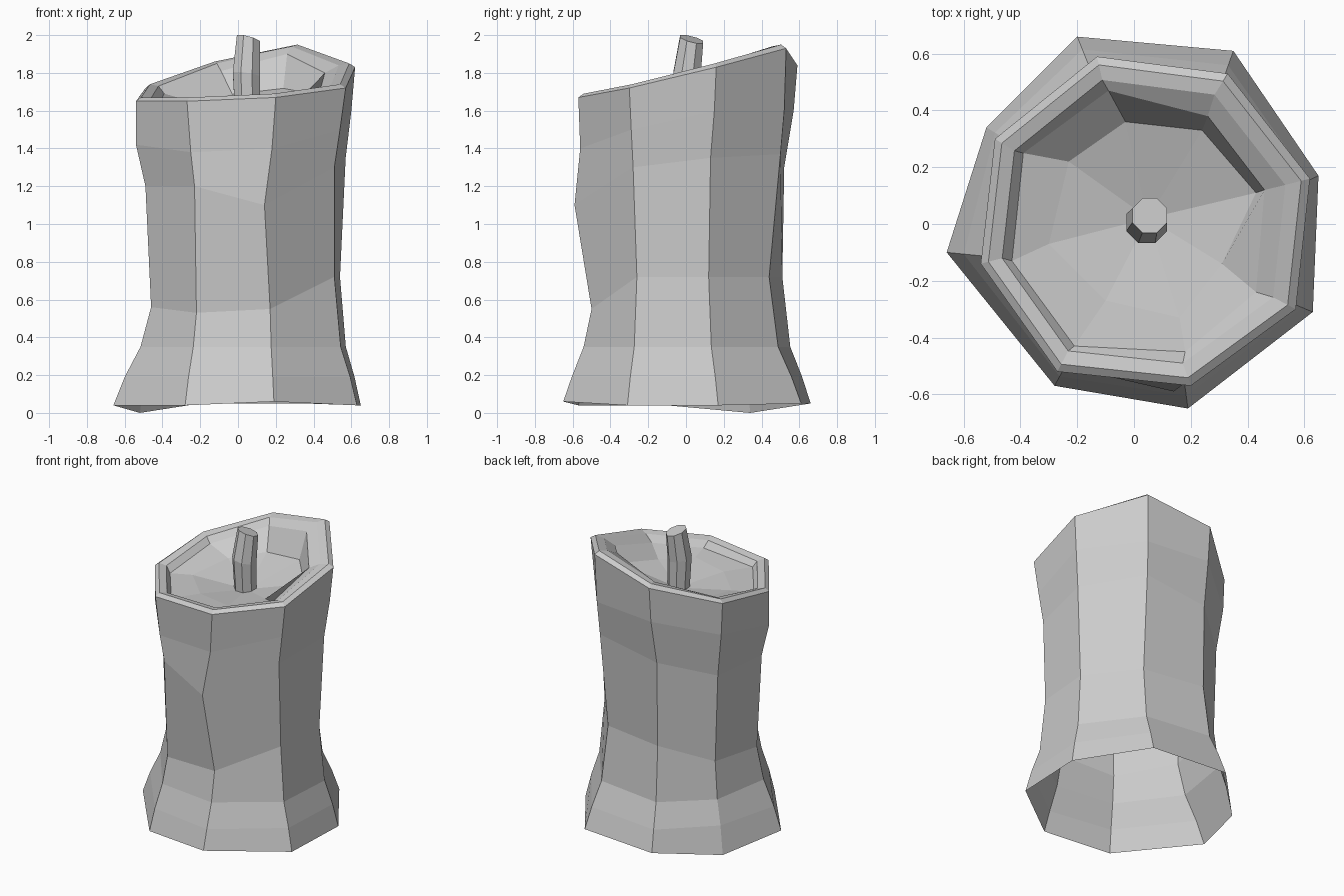
import bpy
import bmesh
from math import cos, sin, tau
from mathutils import Vector

if "Cube" in bpy.data.objects:
    bpy.data.objects.remove(bpy.data.objects["Cube"], do_unlink=True)

grey = bpy.data.materials.new("wax grey")
grey.use_nodes = True
colour = (0.6, 0.6, 0.6, 1)
grey.diffuse_color = colour
grey.node_tree.nodes["Principled BSDF"].inputs["Base Color"].default_value = colour


def loft(name, rings, cap_start=False, cap_end=False, tip=None):
    """Join equal rings of points with flat faces; optionally fan the last ring to a tip."""
    bm = bmesh.new()
    loops = [[bm.verts.new(p) for p in ring] for ring in rings]
    count = len(loops[0])
    for low, high in zip(loops, loops[1:]):
        for i in range(count):
            j = (i + 1) % count
            bm.faces.new((low[i], low[j], high[j], high[i]))
    if tip is not None:
        centre = bm.verts.new(tip)
        for i in range(count):
            bm.faces.new((loops[-1][i], loops[-1][(i + 1) % count], centre))
    if cap_start:
        bm.faces.new(loops[0][::-1])
    if cap_end:
        bm.faces.new(loops[-1])
    mesh = bpy.data.meshes.new(name)
    bm.to_mesh(mesh)
    bm.free()
    mesh.materials.append(grey)
    obj = bpy.data.objects.new(name, mesh)
    bpy.context.collection.objects.link(obj)
    return obj


# Uneven eight-sided cross-sections, each running clockwise from the front
def ring(*points):
    return [Vector(p) for p in points]


foot = ring((.19, -.65, .06), (-.28, -.57, .04), (-.66, -.1, .04), (-.52, .34, 0),
            (-.2, .66, .05), (.35, .61, .05), (.65, .17, .04), (.63, -.31, .04))
waist = ring((.17, -.5, .55), (-.22, -.46, .53), (-.46, -.12, .56), (-.42, .28, .6),
             (-.14, .51, .72), (.29, .44, .72), (.54, .12, .72), (.51, -.26, .72))
chest = ring((.14, -.59, 1.1), (-.23, -.48, 1.2), (-.49, -.13, 1.2), (-.44, .28, 1.2),
             (-.14, .52, 1.3), (.31, .5, 1.37), (.57, .13, 1.35), (.51, -.28, 1.3))
shoulder = ring((.18, -.56, 1.4), (-.25, -.5, 1.38), (-.54, -.14, 1.42), (-.48, .3, 1.5),
                (-.13, .57, 1.6), (.32, .52, 1.6), (.6, .15, 1.6), (.54, -.29, 1.5))
rim = ring((.2, -.57, 1.67), (-.27, -.52, 1.65), (-.54, -.14, 1.65), (-.49, .3, 1.72),
           (-.13, .59, 1.84), (.33, .53, 1.93), (.62, .16, 1.83), (.57, -.3, 1.72))
lip = [(.18, -.45), (-.21, -.43), (-.43, -.13), (-.39, .25),
       (-.09, .47), (.26, .38), (.46, .12), (.43, -.24)]
pool = [(.16, -.33), (-.1, -.27), (-.3, -.07), (-.23, .22),
        (-.03, .36), (.24, .33), (.43, .11), (.31, -.14)]


def blend(a, b, t):
    return [p.lerp(q, t) for p, q in zip(a, b)]


def inset(points, scale, lift):
    return [Vector((p.x * scale, p.y * scale, p.z + lift)) for p in points]


# Flared foot: steep at first, then easing into the waist
flare = blend(foot, waist, .3)
ankle = blend(foot, waist, .72)
for low, high in zip(flare, ankle):
    low.z, high.z = .19, .35

# Slanted rim, dished inside down to the melted pool
ridge = inset(rim, .95, .02)
inner_rim = inset(rim, .86, .01)
lip_ring = [Vector((x, y, r.z - .03)) for (x, y), r in zip(lip, rim)]
pool_ring = [Vector((x, y, 1.62 + .35 * (r.z - 1.65))) for (x, y), r in zip(pool, rim)]
loft("candle_body", [foot, flare, ankle, waist, chest, shoulder, rim, ridge,
                     inner_rim, lip_ring, pool_ring], tip=(.05, .02, 1.58))

# Bent wick with a slanted tip
SIDES = 8


def wick_ring(x, y, z, radius, slant=0):
    points = []
    for i in range(SIDES):
        a = tau * (i + .5) / SIDES
        dx, dy = radius * cos(a), radius * sin(a)
        points.append(Vector((x + dx, y + dy, z - slant * (dx + dy))))
    return points


loft("wick", [wick_ring(.05, .01, 1.56, .07), wick_ring(.045, .005, 1.79, .078, .15),
              wick_ring(.055, .03, 1.978, .066, .25)], cap_start=True, cap_end=True)

# Consistent outward faces
for name in ("candle_body", "wick"):
    mesh = bpy.data.objects[name].data
    bm = bmesh.new()
    bm.from_mesh(mesh)
    bmesh.ops.recalc_face_normals(bm, faces=bm.faces)
    bm.to_mesh(mesh)
    bm.free()
